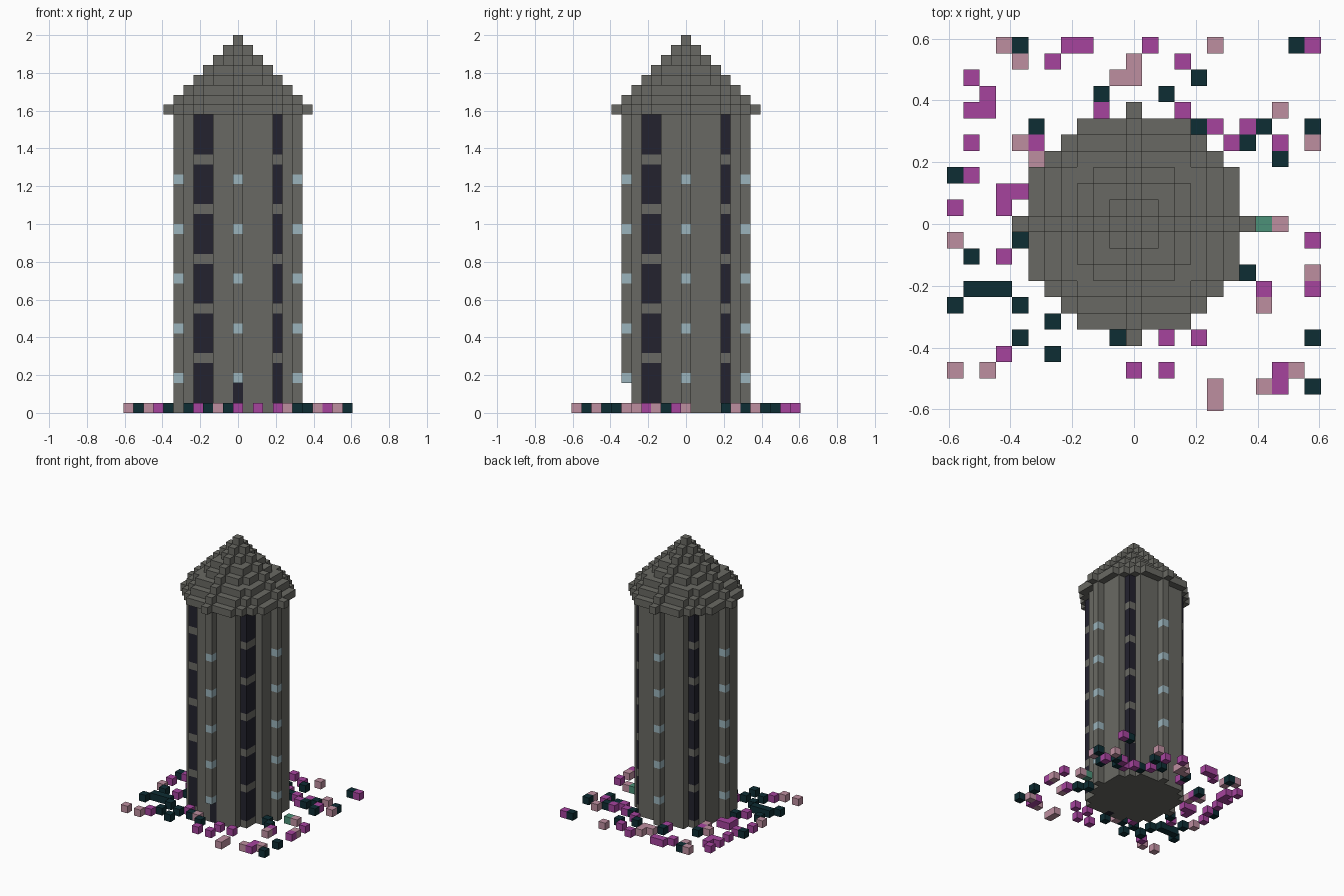
import bpy
import bmesh
from mathutils import Vector

if "Cube" in bpy.data.objects:
    bpy.data.objects.remove(bpy.data.objects["Cube"])

HEIGHT = 38            # blocks from ground to tip
SIZE = 2 / HEIGHT      # edge of one block
WALL_TOP = 30
BODY_RADIUS = 6
ROOF_RADIUS = 7


def material(name, rgb):
    linear = [(c / 255 / 12.92) if c < 11 else ((c / 255 + 0.055) / 1.055) ** 2.4 for c in rgb]
    mat = bpy.data.materials.new(name)
    mat.use_nodes = True
    mat.diffuse_color = (*linear, 1)
    shader = next(n for n in mat.node_tree.nodes if n.type == 'BSDF_PRINCIPLED')
    shader.inputs["Base Color"].default_value = (*linear, 1)
    shader.inputs["Roughness"].default_value = 0.9
    return mat


stone = material("grey stone", (105, 105, 99))
glass = material("dark glass", (35, 34, 46))
lamp = material("pale blue", (155, 180, 188))
magenta = material("magenta petal", (166, 68, 158))
pink = material("dusty pink petal", (190, 143, 160))
teal = material("dark teal leaf", (13, 45, 51))
green = material("green leaf", (76, 145, 120))

PARTS = {
    "tower_wall": stone, "tower_roof": stone, "dark_panes": glass, "doorway": glass,
    "small_windows": lamp, "magenta_flowers": magenta, "pink_flowers": pink,
    "dark_leaves": teal, "green_leaf": green,
}


def disc(radius):
    span = range(-radius, radius + 1)
    return [(x, y) for x in span for y in span if x * x + y * y <= radius * radius]


blocks = {}

# Round tower wall, with two notched corners at the front
notches = {(-3, -5), (5, -3)}
for x, y in disc(BODY_RADIUS):
    if (x, y) not in notches:
        for z in range(WALL_TOP):
            blocks[x, y, z] = "tower_wall"

# Tall dark panes in the four diagonal corners, split by stone bars
pane_columns = [(4, -4), (4, 4), (-4, 4), (-4, -4), (4, -3), (-3, -4)]
for x, y in pane_columns:
    for z in range(WALL_TOP):
        if z % 5:
            blocks[x, y, z] = "dark_panes"

# Small windows on the four ribs
for x, y in [(6, 0), (-6, 0), (0, 6), (0, -6)]:
    for z in range(3, 25, 5):
        blocks[x, y, z] = "small_windows"

# Recessed doorway at the front
for z in range(3):
    del blocks[0, -6, z]
    blocks[0, -5, z] = "doorway"

# Stepped conical roof
for step in range(ROOF_RADIUS + 1):
    for x, y in disc(ROOF_RADIUS - step):
        blocks[x, y, WALL_TOP + step] = "tower_roof"

# Planting rows, from the back of the garden to the front
GARDEN = [
    "...pd..mm...m...p....dm",
    "....p.m....p..m",
    ".m........pp...d",
    "..m......d...d",
    ".mm......m....m.....p",
    ".....d.........dm.md..d",
    ".m..pm...........md.m.p",
    ".....p..............d",
    "dm",
    "...mm",
    "m..m",
    "...................gp",
    "p...d.................m",
    ".d.m.............d",
    "..................d...p",
    ".ddd...............m..m",
    "d...d..m...........p",
    "......d.dp",
    "....d.....d..m.m......d",
    "...m..d",
    "p.p........m.m......mp",
    "................p..pm.d",
    "................p",
]
PLANTS = {"m": "magenta_flowers", "p": "pink_flowers", "d": "dark_leaves", "g": "green_leaf"}
for row, line in enumerate(GARDEN):
    for column, plant in enumerate(line):
        if plant in PLANTS:
            blocks.setdefault((column - 11, 11 - row, 0), PLANTS[plant])


def build(name, mat):
    """Mesh the outer faces of every block that belongs to one part."""
    bm = bmesh.new()
    for cell, part in blocks.items():
        if part != name:
            continue
        centre = Vector(cell) + Vector((0, 0, 0.5))
        for axis in range(3):
            for sign in (-1, 1):
                normal = Vector((0, 0, 0))
                normal[axis] = sign
                if tuple(int(a + b) for a, b in zip(cell, normal)) in blocks:
                    continue
                u = Vector((0, 0, 0))
                u[(axis + 1) % 3] = 0.5
                v = normal.cross(u)
                middle = centre + normal * 0.5
                corners = (middle - u - v, middle + u - v, middle + u + v, middle - u + v)
                bm.faces.new([bm.verts.new(c * SIZE) for c in corners])
    bmesh.ops.remove_doubles(bm, verts=bm.verts, dist=SIZE / 100)
    mesh = bpy.data.meshes.new(name)
    bm.to_mesh(mesh)
    bm.free()
    mesh.materials.append(mat)
    bpy.context.collection.objects.link(bpy.data.objects.new(name, mesh))


for part_name, part_material in PARTS.items():
    build(part_name, part_material)
